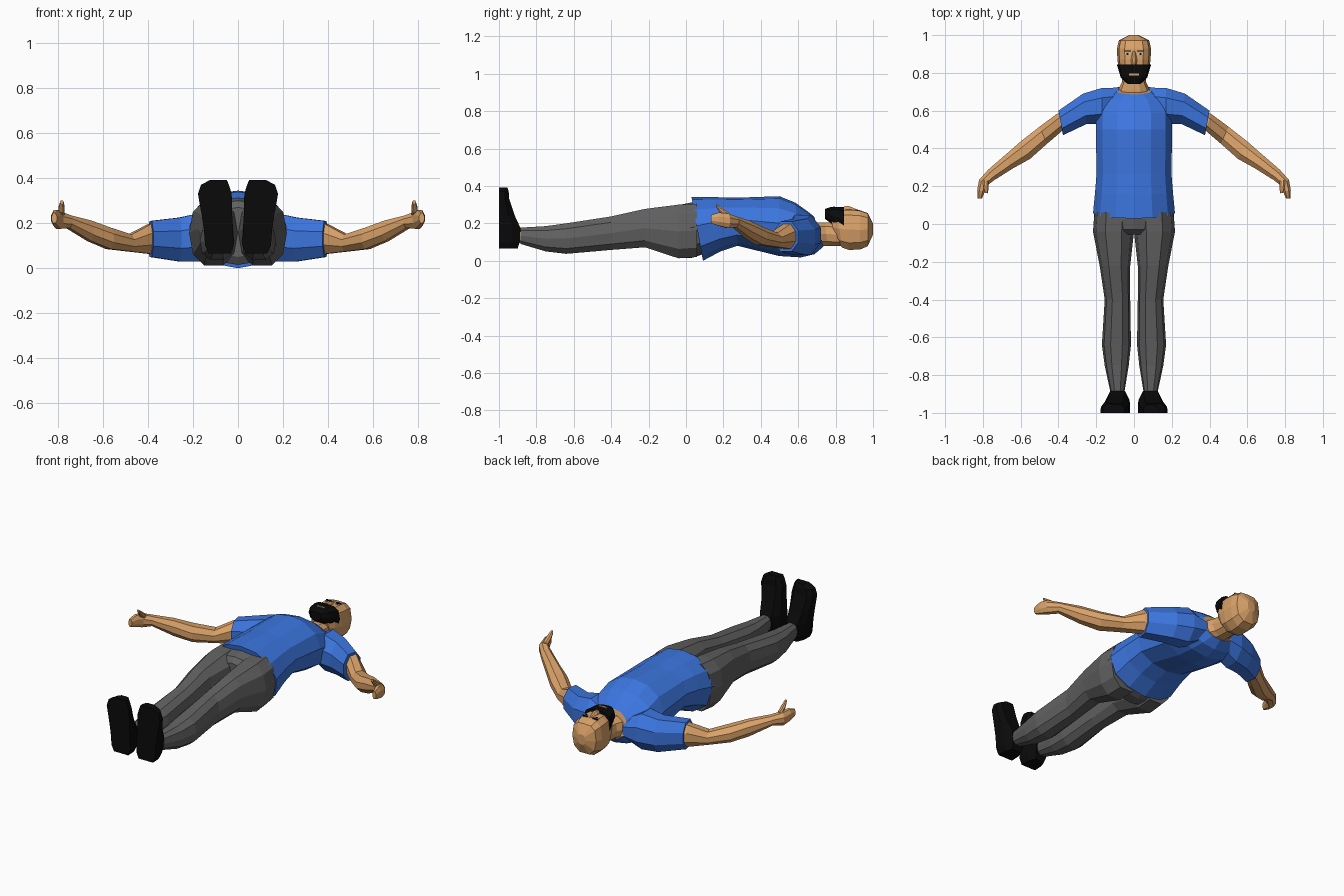
import bpy, bmesh
from mathutils import Vector

if "Cube" in bpy.data.objects:
    bpy.data.objects.remove(bpy.data.objects["Cube"])


def material(name, rgb):
    m = bpy.data.materials.new(name)
    m.diffuse_color = (*rgb, 1)
    m.use_nodes = True
    m.node_tree.nodes["Principled BSDF"].inputs["Base Color"].default_value = m.diffuse_color
    return m


BLUE = material("blue cloth", (0.045, 0.18, 0.74))
GREY = material("grey cloth", (0.12, 0.12, 0.12))
SKIN = material("skin", (0.70, 0.36, 0.14))
BLACK = material("black", (0.003, 0.003, 0.003))
WHITE = material("eye white", (0.6, 0.62, 0.65))


def mirrored(half):
    """Closed section from a half section that starts and may end on the axis."""
    return half + [(-a, b) for a, b in reversed(half) if a > 0]


TORSO = mirrored([(0, 1), (.45, .92), (.83, .6), (1, .1), (.9, -.55), (.5, -.88), (0, -1)])
HEAD = mirrored([(0, 1), (.55, .97), (.88, .72), (1, 0), (.85, -.65), (.4, -1)])
LIMB = mirrored([(.45, 1), (1, .4), (1, -.4), (.45, -1)])
LEG = mirrored([(.4, 1), (.85, .65), (1, 0), (.85, -.65), (.4, -1)])
SHOE = mirrored([(.6, 1), (.95, .2), (1, -.6), (1, -1)])


def ring(a, b, z0, z1, slant=0):
    """Upright ring spanning plan points a to b and heights z0 to z1."""
    a, b, h = Vector((*a, 0)), Vector((*b, 0)), (z1 - z0) / 2
    return (a + b) / 2 + Vector((0, 0, z0 + h)), (b - a) / 2, Vector((0, slant * h, h))


def cross(y, hw, z0, z1, slant=0):
    """Ring across the body axis, centred on x = 0."""
    return ring((-hw, y), (hw, y), z0, z1, slant)


def flat_ring(z, x0, x1, y0, y1):
    """Level ring, for the shoes."""
    return (Vector(((x0 + x1) / 2, (y0 + y1) / 2, z)),
            Vector(((x1 - x0) / 2, 0, 0)), Vector((0, (y1 - y0) / 2, 0)))


def loft(name, rings, section, mat, mirror=False, end_mat=None):
    bm = bmesh.new()
    loops = [[bm.verts.new(c + u * a + v * b) for a, b in section] for c, u, v in rings]
    n = len(section)
    for p, q in zip(loops, loops[1:]):
        for i in range(n):
            j = (i + 1) % n
            bm.faces.new((p[i], p[j], q[j], q[i]))
    bm.faces.new(loops[0])
    cap = bm.faces.new(loops[-1])
    cap.material_index = 1 if end_mat else 0
    bmesh.ops.recalc_face_normals(bm, faces=bm.faces)
    me = bpy.data.meshes.new(name)
    bm.to_mesh(me)
    bm.free()
    me.materials.append(mat)
    if end_mat:
        me.materials.append(end_mat)
    ob = bpy.data.objects.new(name, me)
    bpy.context.collection.objects.link(ob)
    if mirror:
        ob.modifiers.new("mirror", 'MIRROR').use_bisect_axis[0] = False
    return ob


def plate(name, x0, x1, y0, y1, z0, z1, mat, mirror=True):
    box = [(1, 1), (1, -1), (-1, -1), (-1, 1)]
    loft(name, [flat_ring(z0, x0, x1, y0, y1), flat_ring(z1, x0, x1, y0, y1)], box, mat, mirror)


# Shirt, with the collar opening showing skin
loft("shirt_body", [
    cross(.06, .217, 0, .34, -.18), cross(.17, .206, .05, .34, -.1),
    cross(.27, .198, .08, .337, -.04), cross(.5, .202, .025, .345),
    cross(.6, .2, .018, .31, -.1), cross(.67, .165, .035, .262, -.15),
    cross(.71, .10, .075, .235, -.3)], TORSO, BLUE, end_mat=SKIN)
loft("sleeve", [
    ring((.08, .56), (.08, .722), .07, .2), ring((.17, .53), (.17, .72), .03, .245),
    ring((.25, .53), (.27, .69), .03, .225), ring((.376, .47), (.40, .60), .05, .21)],
    LIMB, BLUE, True)

# Trousers
loft("trouser_hips", [
    cross(.14, .19, .05, .31), cross(.03, .212, .015, .312),
    cross(-.03, .2, .015, .3), cross(-.055, .12, .05, .27)], TORSO, GREY)
legs = [(.06, 0, .21, .02, .305), (-.04, 0, .217, .013, .3), (-.22, .02, .182, .072, .277),
        (-.4, .02, .155, .058, .237), (-.64, .016, .17, .037, .2),
        (-.75, .028, .155, .05, .185), (-.885, .05, .126, .09, .177)]
loft("trouser_leg", [ring((x0, y), (x1, y), z0, z1) for y, x0, x1, z0, z1 in legs],
     LEG, GREY, True)

# Ankles and shoes
loft("ankle", [ring((.055, y), (.121, y), .095, .172) for y in (-.86, -.91)], LEG, SKIN, True)
loft("shoe", [flat_ring(*r) for r in [
    (.065, .035, .13, -1, -.9), (.10, .02, .146, -1, -.889), (.175, .022, .152, -1, -.885),
    (.24, .026, .162, -1, -.915), (.33, .028, .178, -1, -.945),
    (.37, .04, .165, -1, -.948), (.392, .05, .125, -1, -.955)]], SHOE, BLACK, True)

# Arms, hands and thumbs
loft("arm", [
    ring((.34, .52), (.37, .60), .07, .19), ring((.378, .495), (.41, .582), .064, .196),
    ring((.46, .425), (.50, .515), .074, .15), ring((.55, .345), (.60, .437), .085, .18),
    ring((.64, .295), (.68, .367), .12, .212), ring((.735, .235), (.775, .285), .178, .236)],
    LIMB, SKIN, True)
loft("hand", [
    ring((.73, .24), (.77, .288), .18, .235), ring((.775, .205), (.82, .235), .175, .252),
    ring((.79, .17), (.83, .18), .187, .258), ring((.805, .135), (.828, .135), .2, .245)],
    LIMB, SKIN, True)
loft("thumb", [
    ring((.77, .225), (.80, .235), .22, .255), ring((.77, .185), (.797, .19), .25, .285),
    ring((.775, .162), (.79, .165), .285, .302)], LIMB, SKIN, True)

# Neck and head
loft("neck", [
    cross(.66, .085, .085, .2, -.2), cross(.72, .08, .08, .205, -.2),
    cross(.75, .064, .08, .205, -.1), cross(.83, .06, .08, .2)], LEG, SKIN)
loft("head", [
    cross(.785, .058, .11, .25, -.25), cross(.82, .08, .07, .27, -.15),
    cross(.87, .088, .058, .275), cross(.93, .09, .06, .27),
    cross(.972, .08, .078, .255), cross(1, .025, .14, .2)], HEAD, SKIN)

# Face
loft("beard", [
    cross(.742, .035, .225, .277), cross(.775, .07, .2, .288), cross(.845, .091, .15, .287)],
    HEAD, BLACK)
loft("nose", [
    cross(.845, .014, .25, .291), cross(.87, .016, .25, .293), cross(.915, .008, .25, .274)],
    LIMB, SKIN)
plate("mouth", -.026, .026, .786, .797, .283, .291, SKIN, False)
plate("eye", .02, .048, .896, .906, .266, .2735, WHITE)
plate("pupil", .029, .039, .896, .906, .267, .2745, BLACK)
plate("eyebrow", .017, .05, .912, .919, .266, .2745, BLACK)
